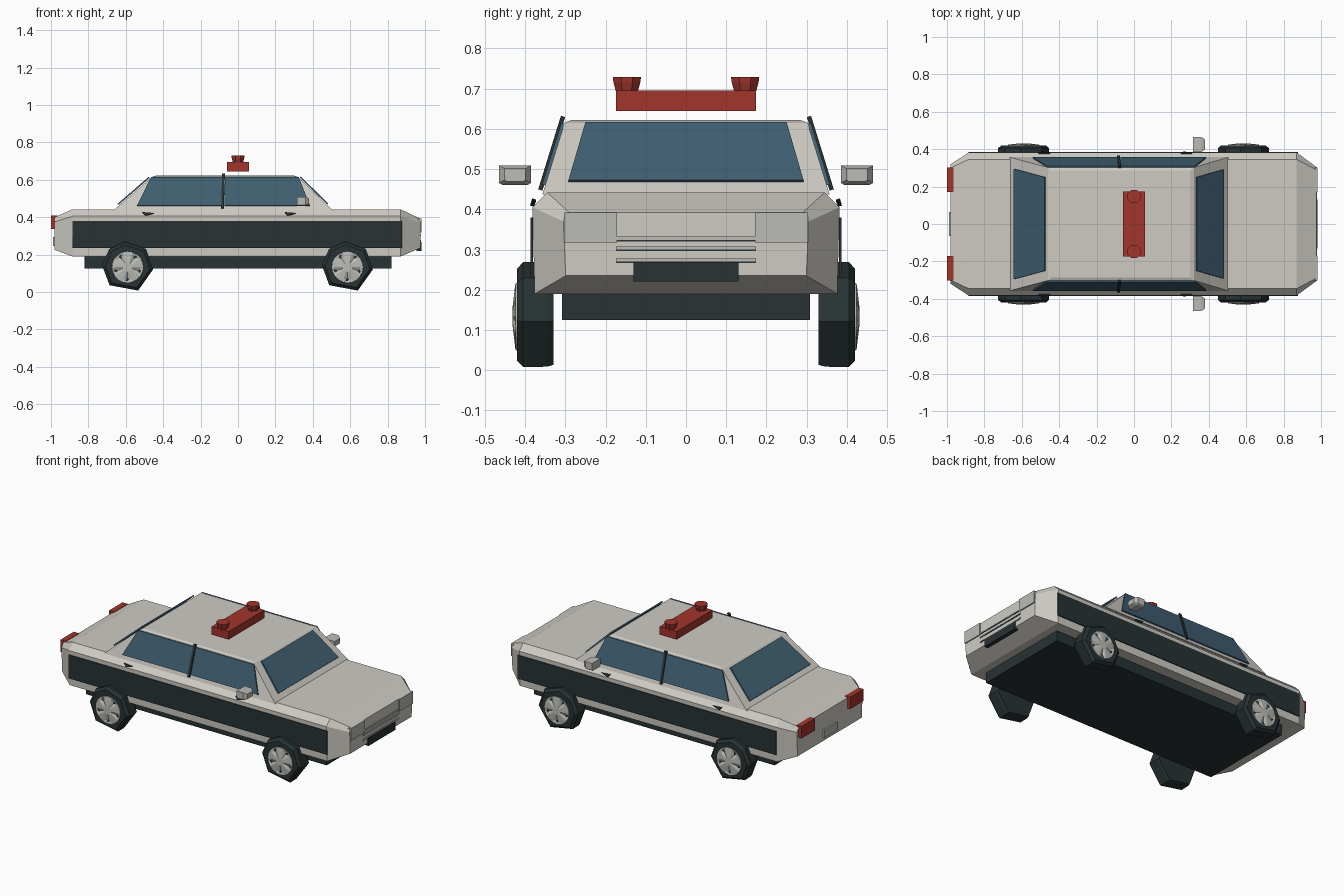
import bpy, bmesh, math
from mathutils import Vector


def material(name, rgb):
    m = bpy.data.materials.new(name)
    m.diffuse_color = (*rgb, 1)
    return m


WHITE = material("off_white_paint", (0.62, 0.60, 0.55))
BLACK = material("black_trim", (0.021, 0.032, 0.033))
GLASS = material("blue_glass", (0.05, 0.115, 0.165))
RED = material("beacon_red", (0.36, 0.035, 0.025))
SILVER = material("silver", (0.50, 0.50, 0.47))


def finish(name, bm, mat):
    bmesh.ops.recalc_face_normals(bm, faces=bm.faces)
    me = bpy.data.meshes.new(name)
    bm.to_mesh(me)
    bm.free()
    me.materials.append(mat)
    ob = bpy.data.objects.new(name, me)
    bpy.context.collection.objects.link(ob)
    return ob


def loft(name, rings, mat):
    """Join closed rings of equal length and cap both ends."""
    bm = bmesh.new()
    rows = [[bm.verts.new(p) for p in r] for r in rings]
    n = len(rows[0])
    for a, b in zip(rows, rows[1:]):
        for i in range(n):
            bm.faces.new((a[i], a[(i + 1) % n], b[(i + 1) % n], b[i]))
    bm.faces.new(rows[0])
    bm.faces.new(rows[-1])
    return finish(name, bm, mat)


def box(name, x, y, z, mat):
    return loft(name, [[(x[0], y[0], h), (x[1], y[0], h), (x[1], y[1], h), (x[0], y[1], h)] for h in z], mat)


def plate(name, pts, out, mat, thick=0.006):
    """Thin plate from a flat outline, thickened towards 'out'."""
    pts = [Vector(p) for p in pts]
    n = (pts[1] - pts[0]).cross(pts[2] - pts[0]).normalized()
    if n.dot(Vector(out)) < 0:
        n = -n
    return loft(name, [[p - n * 0.002 for p in pts], [p + n * thick for p in pts]], mat)


# Lower body: (x, top half width, side half width, bottom, shoulder, top)
rings = []
for x, t, w, b, s, h in [(-0.98, 0.30, 0.32, 0.225, 0.375, 0.40),
                         (-0.885, 0.345, 0.382, 0.19, 0.405, 0.442),
                         (0.87, 0.345, 0.382, 0.19, 0.405, 0.442),
                         (0.975, 0.29, 0.305, 0.235, 0.37, 0.392)]:
    half = [(w - 0.006, b), (w, s), (t, h)]
    rings.append([(x, y, z) for y, z in half] + [(x, -y, z) for y, z in reversed(half)])
loft("body", rings, WHITE)

# Cabin
loft("cabin", [[(-0.665, -0.357, 0.437), (0.505, -0.357, 0.437), (0.505, 0.357, 0.437), (-0.665, 0.357, 0.437)],
               [(-0.46, -0.302, 0.615), (0.32, -0.302, 0.615), (0.32, 0.302, 0.615), (-0.46, 0.302, 0.615)],
               [(-0.44, -0.285, 0.622), (0.30, -0.285, 0.622), (0.30, 0.285, 0.622), (-0.44, 0.285, 0.622)]], WHITE)

# Chassis
box("chassis", (-0.82, 0.82), (-0.308, 0.308), (0.125, 0.2), BLACK)

# Windscreen and rear window
plate("windscreen", [(0.332, -0.25, 0.613), (0.332, 0.25, 0.613), (0.478, 0.292, 0.469), (0.478, -0.292, 0.469)],
      (1, 0, 1), GLASS)
plate("rear_window", [(-0.474, -0.25, 0.611), (-0.474, 0.25, 0.611), (-0.64, 0.295, 0.467), (-0.64, -0.295, 0.467)],
      (-1, 0, 1), GLASS)


def side_y(z, off=0.002):
    return 0.357 - 0.055 * (z - 0.437) / 0.178 + off


def wheel(cx, s):
    """Uneven seven-sided tyre with a five-spoke hub."""
    angles = [math.radians(a) for a in (-5, 45, 97, 135, 176, 225, 294)]

    def ring(r, y):
        return [(cx + r * math.cos(a), s * y, 0.133 + r * math.sin(a)) for a in angles]
    loft("tyre", [ring(0.131, 0.33), ring(0.136, 0.345), ring(0.137, 0.405), ring(0.12, 0.42)], BLACK)

    def hub(r, y, dip):
        out = []
        for i in range(20):
            a = math.pi / 2 + i * math.pi / 10
            d = dip if i % 4 == 2 else 0
            out.append((cx + r * math.cos(a), s * (y - d), 0.133 + r * math.sin(a)))
        return out
    loft("hub", [hub(0.085, 0.412, 0), hub(0.083, 0.424, 0), hub(0.068, 0.426, 0.01), hub(0.025, 0.431, 0.004)],
         SILVER)


for s in (-1, 1):
    out = (0, s, 0.2)
    # Side windows
    for pts in ([(-0.54, 0.46), (-0.087, 0.46), (-0.083, 0.613), (-0.465, 0.613)],
                [(-0.073, 0.46), (0.385, 0.46), (0.325, 0.613), (-0.07, 0.613)]):
        plate("side_window", [(x, s * side_y(z), z) for x, z in pts], out, GLASS)
    # Door pillar
    plate("door_pillar", [(x, s * side_y(z, 0.005), z) for x, z in
                          [(-0.09, 0.447), (-0.076, 0.447), (-0.07, 0.63), (-0.085, 0.63)]], out, BLACK, 0.009)
    # Side stripe
    plate("side_stripe", [(-0.885, s * 0.382, 0.235), (0.878, s * 0.382, 0.235),
                          (0.878, s * 0.382, 0.38), (-0.885, s * 0.382, 0.38)], out, BLACK, 0.004)
    # Door handles
    for x in (-0.51, 0.25):
        plate("door_handle", [(x, s * 0.375, 0.425), (x + 0.06, s * 0.375, 0.42), (x + 0.015, s * 0.38, 0.407)],
              out, BLACK, 0.008)
    # Wing mirrors, tapering forwards
    loft("wing_mirror", [[(x, s * (0.425 + dy * k), 0.486 + dz * k) for dy, dz in
                          [(-0.04, -0.02), (-0.032, -0.025), (0.032, -0.025), (0.04, -0.02),
                           (0.04, 0.023), (-0.04, 0.023)]]
                         for x, k in [(0.315, 1), (0.36, 1), (0.38, 0.65)]], SILVER)
    # Lamps
    ya, yb = sorted((s * 0.172, s * 0.303))
    box("headlight", (0.94, 0.982), (ya, yb), (0.317, 0.392), SILVER)
    box("tail_light", (-1.0, -0.965), (ya, yb), (0.337, 0.41), RED)
    # Roof beacons, wider at the top
    loft("beacon", [[(r * math.cos(i * math.pi / 4 + 0.39), s * 0.147 + r * math.sin(i * math.pi / 4 + 0.39), z)
                     for i in range(8)] for r, z in [(0.027, 0.685), (0.036, 0.715), (0.038, 0.729)]], RED)
    for cx in (-0.59, 0.585):
        wheel(cx, s)

# Light bar hovering over the roof
box("light_bar", (-0.058, 0.058), (-0.174, 0.174), (0.645, 0.695), RED)

# Grille bars and number plates
for z in (0.278, 0.308, 0.332):
    box("grille_bar", (0.96, 0.979), (-0.174, 0.174), (z - 0.008, z), SILVER)
    box("grille_gap", (0.96, 0.977), (-0.174, 0.174), (z - 0.012, z - 0.008), BLACK)
box("front_plate", (0.955, 0.982), (-0.131, 0.131), (0.22, 0.268), BLACK)
box("rear_plate", (-0.99, -0.96), (-0.065, 0.065), (0.245, 0.295), SILVER)
